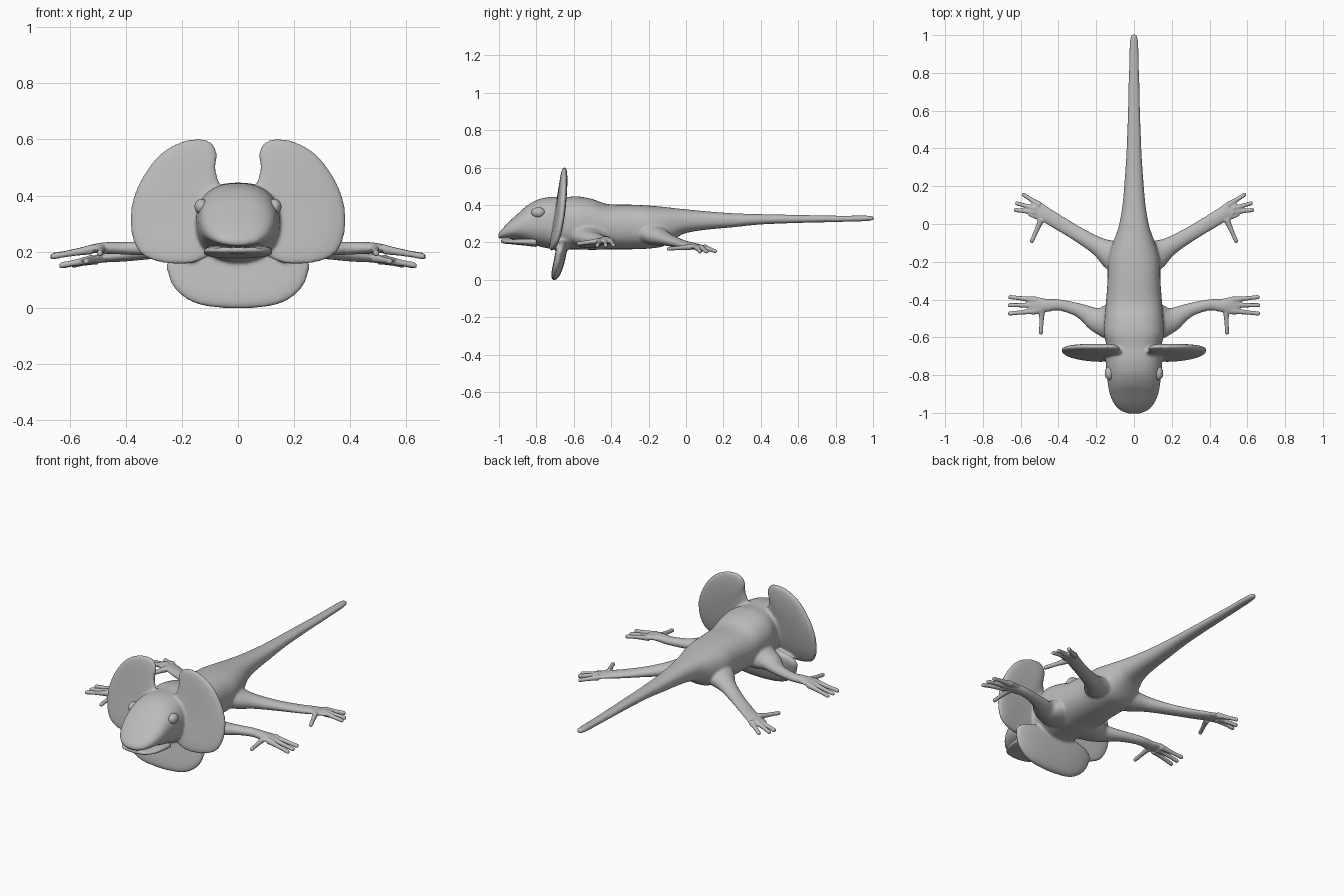
import bpy, bmesh, math
from mathutils import Vector

if "Cube" in bpy.data.objects:
    bpy.data.objects.remove(bpy.data.objects["Cube"], do_unlink=True)

grey = bpy.data.materials.new("clay_grey")
grey.use_nodes = True
grey.diffuse_color = (0.5, 0.5, 0.5, 1)
grey.node_tree.nodes["Principled BSDF"].inputs["Base Color"].default_value = (0.5, 0.5, 0.5, 1)


def spline(points, steps, closed=False):
    """Catmull-Rom interpolation of tuples of any length."""
    n = len(points)
    pick = (lambda i: points[i % n]) if closed else (lambda i: points[max(0, min(n - 1, i))])
    out = []
    for i in range(n if closed else n - 1):
        quads = list(zip(pick(i - 1), pick(i), pick(i + 1), pick(i + 2)))
        for k in range(steps):
            t = k / steps
            out.append([b + 0.5 * t * (c - a + t * (2 * a - 5 * b + 4 * c - d
                        + t * (3 * (b - c) + d - a))) for a, b, c, d in quads])
    if not closed:
        out.append(list(points[-1]))
    return out


def loft(bm, rings):
    """Skin a list of equal rings and cap both ends."""
    loops = [[bm.verts.new(p) for p in ring] for ring in rings]
    n = len(loops[0])
    for a, b in zip(loops, loops[1:]):
        for i in range(n):
            j = (i + 1) % n
            bm.faces.new((a[i], a[j], b[j], b[i]))
    bm.faces.new(loops[0][::-1])
    bm.faces.new(loops[-1])


def power(v, e):
    return math.copysign(abs(v) ** e, v)


def trunk(bm, stations, square=0.85, sides=40):
    """Tube along y from (y, half width, bottom, top)."""
    rings = []
    for y, w, lo, hi in spline(stations, 4):
        ring = []
        for i in range(sides):
            a = math.tau * i / sides
            ring.append((w * power(math.cos(a), square), y,
                         (lo + hi) / 2 + (hi - lo) / 2 * power(math.sin(a), square)))
        rings.append(ring)
    loft(bm, rings)


def limb(bm, stations, side, sides=20):
    """Tube through (x, y, z, half width, half height), with a rounded tip."""
    path = spline(stations, 5)
    rings = []
    for i, (x, y, z, w, h) in enumerate(path):
        a, b = path[max(0, i - 1)], path[min(len(path) - 1, i + 1)]
        across = Vector((a[1] - b[1], b[0] - a[0], 0)).normalized()
        ring = []
        for k in range(sides):
            t = math.tau * k / sides
            p = Vector((x, y, z)) + across * w * math.cos(t) + Vector((0, 0, h * math.sin(t)))
            ring.append((side * p.x, p.y, p.z))
        rings.append(ring)
    loft(bm, rings)


def toe(bm, root, tip, side, r=0.013):
    a, b = Vector(root), Vector(tip)
    sizes = [(0, 1.4), (0.3, 1.05), (0.65, 0.85), (0.93, 0.85), (1, 0.5)]
    limb(bm, [(*a.lerp(b, t), r * s, r * s) for t, s in sizes], side)


def flap(bm, outline, centre, place, thick, dish, side=1):
    """Cupped lens-shaped sheet inside an (x, z) outline."""
    edge = spline(outline, 5, closed=True)
    rings = []
    for k in range(31):
        a = 0.03 + (math.pi - 0.06) * k / 30
        s = math.sin(a) ** 0.6
        ring = []
        for ex, ez in edge:
            x, z = centre[0] + (ex - centre[0]) * s, centre[1] + (ez - centre[1]) * s
            y = place(x, z) + dish * (1 - s * s) - thick * power(math.cos(a), 0.8)
            ring.append((side * x, y, z))
        rings.append(ring)
    loft(bm, rings)


def finish(name, bm, voxel=None, smooth=0):
    bmesh.ops.recalc_face_normals(bm, faces=bm.faces)
    for f in bm.faces:
        f.smooth = True
    mesh = bpy.data.meshes.new(name)
    bm.to_mesh(mesh)
    bm.free()
    mesh.materials.append(grey)
    ob = bpy.data.objects.new(name, mesh)
    bpy.context.collection.objects.link(ob)
    if voxel:
        fuse = ob.modifiers.new("fuse", 'REMESH')
        fuse.mode = 'VOXEL'
        fuse.voxel_size = voxel
        fuse.use_smooth_shade = True
        soften = ob.modifiers.new("soften", 'SMOOTH')
        soften.factor = 0.5
        soften.iterations = smooth
    return ob


# Head, torso and tail in one tube
body = bmesh.new()
trunk(body, [(-1.004, .03, .224, .245), (-.987, .072, .22, .267), (-.95, .107, .22, .307),
             (-.9, .128, .215, .353), (-.85, .138, .2, .397), (-.79, .145, .18, .43),
             (-.72, .15, .165, .444), (-.65, .145, .163, .442), (-.58, .16, .163, .446),
             (-.5, .156, .16, .432), (-.42, .149, .163, .405), (-.3, .14, .163, .402),
             (-.2, .138, .167, .397), (-.12, .119, .18, .39), (-.05, .093, .225, .382),
             (0, .078, .25, .377), (.1, .061, .267, .367), (.25, .048, .281, .356),
             (.4, .039, .296, .351), (.6, .032, .304, .347), (.8, .027, .309, .343),
             (.97, .022, .314, .343), (1.004, .011, .322, .338)])

# Two upright frill lobes with a notch between them
lobe = [(.13, .602), (.2, .592), (.28, .545), (.343, .46), (.378, .37), (.382, .28),
        (.36, .21), (.32, .176), (.25, .158), (.16, .16), (.09, .2), (.06, .3),
        (.06, .42), (.072, .46), (.08, .5), (.076, .55), (.092, .585)]
for side in (1, -1):
    flap(body, lobe, (.2, .36),
         lambda x, z: -.65 - (.6 - z) * .16 + .5 * max(0, x - .15) ** 2, .024, .012, side)

# Hanging throat flap
half = [(.1, .004), (.17, .024), (.225, .068), (.249, .12), (.25, .165), (.19, .2)]
throat = [(0, -.002)] + half + [(0, .23)] + [(-x, z) for x, z in reversed(half)]
flap(body, throat, (0, .14), lambda x, z: -.705 + .2 * z, .03, .008)

# Legs with broad roots that melt into the torso
front_leg = [(.04, -.52, .25, .12, .08), (.14, -.515, .23, .095, .062),
             (.2, -.505, .22, .066, .045), (.25, -.477, .214, .047, .034),
             (.31, -.45, .212, .035, .027), (.4, -.428, .212, .03, .023),
             (.47, -.432, .213, .036, .021), (.51, -.432, .211, .035, .017)]
hind_leg = [(.03, -.2, .27, .1, .075), (.11, -.165, .242, .082, .058),
            (.19, -.118, .222, .05, .039), (.3, -.052, .2, .04, .026),
            (.4, .008, .185, .04, .02), (.46, .045, .179, .041, .017),
            (.5, .066, .175, .038, .014)]
for side in (1, -1):
    limb(body, front_leg, side)
    limb(body, hind_leg, side)
finish("lizard_body", body, .007, 6)

# Feet: a flat palm, three forward toes and a thumb
feet = {
    "front": ([(.43, -.43, .212, .026, .018), (.49, -.432, .213, .041, .018),
               (.54, -.432, .208, .048, .012), (.56, -.432, .203, .03, .008)],
              [((.52, -.402, .208), (.665, -.386, .184)), ((.52, -.43, .208), (.668, -.43, .182)),
               ((.52, -.46, .208), (.667, -.475, .182)), ((.487, -.45, .21), (.493, -.584, .193))]),
    "hind": ([(.4, .008, .184, .034, .016), (.47, .05, .178, .041, .015),
              (.53, .082, .171, .048, .011), (.55, .095, .167, .03, .008)],
             [((.5, .1, .172), (.592, .16, .152)), ((.52, .08, .172), (.628, .112, .15)),
              ((.52, .062, .172), (.636, .075, .15)), ((.49, .025, .176), (.545, -.1, .165))]),
}
for pair, (palm, toes) in feet.items():
    for label, side in (("left", 1), ("right", -1)):
        bm = bmesh.new()
        limb(bm, palm, side)
        for root, tip in toes:
            toe(bm, root, tip, side)
        finish(f"{pair}_{label}_foot", bm, .004, 4)

# Lower jaw set slightly inside the upper lip
jaw = bmesh.new()
trunk(jaw, [(-.988, .03, .2, .214), (-.972, .075, .194, .216), (-.93, .106, .19, .217),
            (-.87, .12, .184, .222), (-.8, .122, .176, .225)], .7)
finish("lower_jaw", jaw)

# Closed eyes bulging from the sides of the head
for label, side in (("left", 1), ("right", -1)):
    bm = bmesh.new()
    bmesh.ops.create_uvsphere(bm, u_segments=24, v_segments=16, radius=1)
    eye = finish(f"{label}_eye", bm)
    eye.scale = (.025, .036, .028)
    eye.location = (side * .13, -.79, .36)
